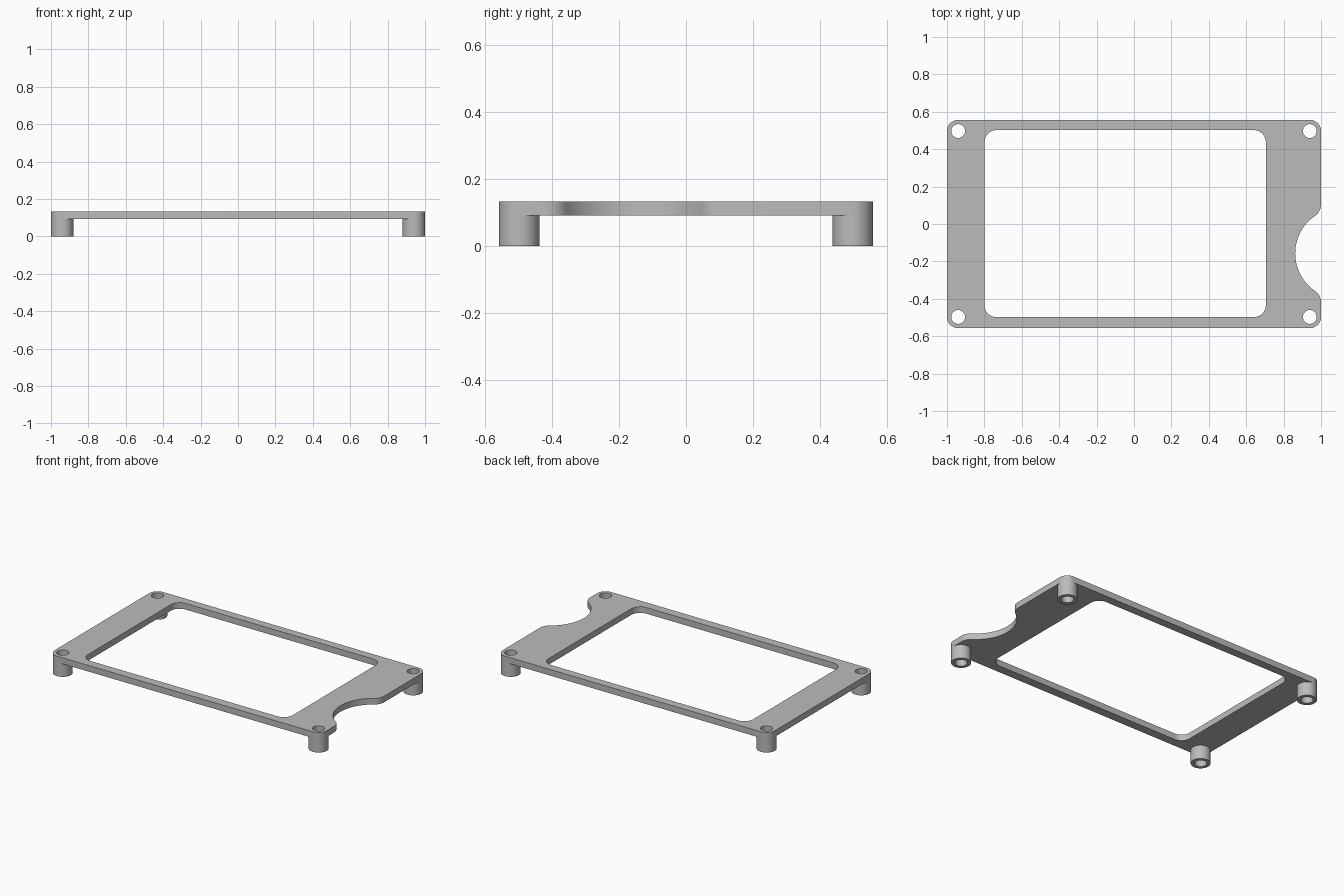
import bpy, bmesh
from math import pi, sin, cos, acos, radians

HALF_Y, BOTTOM, TOP = 0.557, 0.092, 0.133
CORNER, HOLE = 0.06, 0.037
POST_X, POST_Y = 0.94, 0.497

cube = bpy.data.objects.get("Cube")
if cube:
    bpy.data.objects.remove(cube, do_unlink=True)

grey = bpy.data.materials.new("plain grey")
grey.use_nodes = True
colour = (0.5, 0.5, 0.5, 1)
grey.diffuse_color = colour
grey.node_tree.nodes["Principled BSDF"].inputs["Base Color"].default_value = colour


def arc(cx, cy, r, start, end, steps=10):
    angles = [start + (end - start) * i / steps for i in range(steps + 1)]
    return [(cx + r * cos(a), cy + r * sin(a)) for a in angles]


def circle(cx, cy, r):
    return arc(cx, cy, r, 0, 2 * pi, 40)[:-1]


def rounded_rect(x0, x1, y0, y1, r, right_edge=()):
    # counter-clockwise outline, with optional extra points on the right edge
    return (arc(x1 - r, y0 + r, r, -pi / 2, 0) + list(right_edge)
            + arc(x1 - r, y1 - r, r, 0, pi / 2)
            + arc(x0 + r, y1 - r, r, pi / 2, pi)
            + arc(x0 + r, y0 + r, r, pi, 1.5 * pi))


def extruded(name, loops, z0, z1):
    # filled flat outline with holes, extruded from z0 to z1
    curve = bpy.data.curves.new(name + "_outline", "CURVE")
    curve.dimensions = "2D"
    curve.fill_mode = "BOTH"
    curve.extrude = (z1 - z0) / 2
    for loop in loops:
        spline = curve.splines.new("POLY")
        spline.points.add(len(loop) - 1)
        for point, (x, y) in zip(spline.points, loop):
            point.co = (x, y, 0, 1)
        spline.use_cyclic_u = True
    helper = bpy.data.objects.new(name + "_helper", curve)
    bpy.context.collection.objects.link(helper)
    graph = bpy.context.evaluated_depsgraph_get()
    mesh = bpy.data.meshes.new_from_object(helper.evaluated_get(graph))
    bpy.data.objects.remove(helper, do_unlink=True)
    bm = bmesh.new()
    bm.from_mesh(mesh)
    bmesh.ops.translate(bm, verts=bm.verts, vec=(0, 0, (z0 + z1) / 2))
    bmesh.ops.remove_doubles(bm, verts=bm.verts, dist=0.0001)
    bmesh.ops.recalc_face_normals(bm, faces=bm.faces)
    bm.to_mesh(mesh)
    bm.free()
    mesh.materials.clear()
    mesh.materials.append(grey)
    obj = bpy.data.objects.new(name, mesh)
    bpy.context.collection.objects.link(obj)
    bpy.ops.object.select_all(action="DESELECT")
    obj.select_set(True)
    bpy.context.view_layer.objects.active = obj
    bpy.ops.object.shade_smooth_by_angle(angle=radians(30))
    return obj


# Curved notch in the right edge: a large arc blended by a fillet at each end
nx, ny, nr, fillet = 1.105, -0.157, 0.243, 0.075
turn = acos((nx - 1 + fillet) / (nr + fillet))
reach = (nr + fillet) * sin(turn)
notch = (arc(1 - fillet, ny - reach, fillet, 0, pi - turn + 2 * turn - pi)
         + arc(nx, ny, nr, pi + turn, pi - turn, 24)[1:-1]
         + arc(1 - fillet, ny + reach, fillet, -turn, 0))

# Plate with a rounded window and four screw holes
corners = [(sx * POST_X, sy * POST_Y) for sx in (-1, 1) for sy in (-1, 1)]
outline = rounded_rect(-1, 1, -HALF_Y, HALF_Y, CORNER, notch)
window = rounded_rect(-0.80, 0.705, -0.498, 0.502, 0.065)
extruded("frame_plate", [outline, window] + [circle(x, y, HOLE) for x, y in corners],
         BOTTOM, TOP)

# Hollow standoff posts under the corners
for (x, y), side in zip(corners, ("front_right", "back_right", "front_left", "back_left")):
    extruded(side + "_post", [circle(x, y, CORNER), circle(x, y, HOLE)], 0, BOTTOM)
